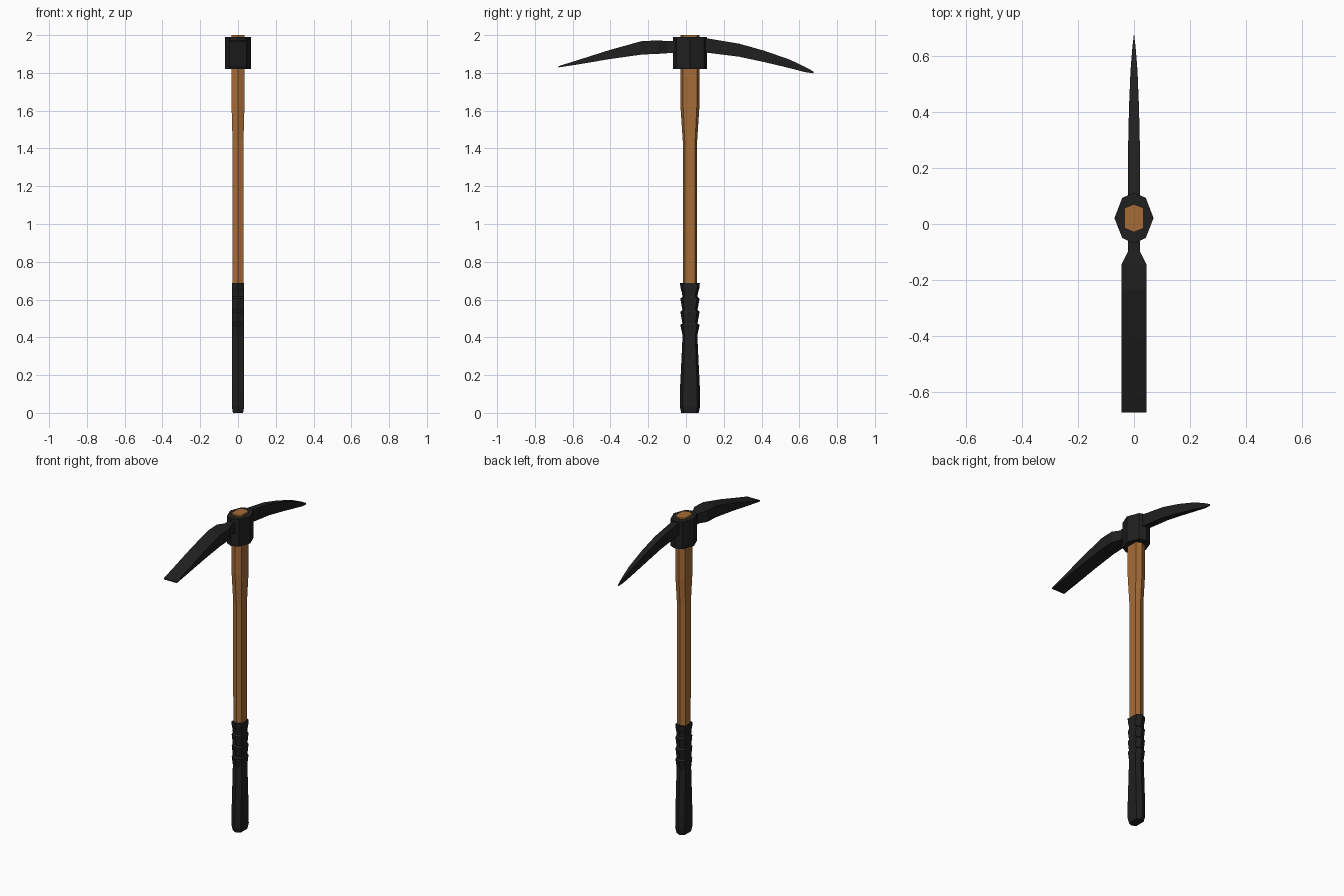
import bpy, bmesh

if "Cube" in bpy.data.objects:
    bpy.data.objects.remove(bpy.data.objects["Cube"])


def material(name, rgb):
    m = bpy.data.materials.new(name)
    m.diffuse_color = (*rgb, 1)
    m.use_nodes = True
    m.node_tree.nodes["Principled BSDF"].inputs["Base Color"].default_value = m.diffuse_color
    return m


wood = material("wood", (0.38, 0.15, 0.04))
black = material("black", (0.014, 0.014, 0.014))


def loft(name, rings, mat):
    """Skin a list of equally sized point rings and cap both ends."""
    bm = bmesh.new()
    loops = [[bm.verts.new(p) for p in ring] for ring in rings]
    n = len(loops[0])
    for a, b in zip(loops, loops[1:]):
        for i in range(n):
            j = (i + 1) % n
            bm.faces.new((a[i], a[j], b[j], b[i]))
    bm.faces.new(loops[0][::-1])
    bm.faces.new(loops[-1])
    bmesh.ops.recalc_face_normals(bm, faces=bm.faces)
    me = bpy.data.meshes.new(name)
    bm.to_mesh(me)
    bm.free()
    me.materials.append(mat)
    ob = bpy.data.objects.new(name, me)
    bpy.context.collection.objects.link(ob)
    return ob


CY = 0.021  # handle axis


def hexagon(z, hx, hy):
    """Six-sided handle section, pointed to front and back."""
    f = hy * 0.72
    return [(x, CY + y, z) for x, y in
            ((0, -hy), (hx, -f), (hx, f), (0, hy), (-hx, f), (-hx, -f))]


def beam(stations):
    """Rectangular sections along y: (y, bottom z, top z, half width)."""
    return [[(-w, y, b), (w, y, b), (w, y, t), (-w, y, t)]
            for y, b, t, w in stations]


# Wooden shaft, swelling towards the head
loft("shaft", [hexagon(*s) for s in (
    (0.60, 0.029, 0.037), (1.44, 0.029, 0.038),
    (1.62, 0.034, 0.050), (2.0, 0.034, 0.050))], wood)

# Rubber grip with stepped ridges
grip = [(0, 0.027, 0.046), (0.035, 0.033, 0.054), (0.12, 0.033, 0.053),
        (0.41, 0.031, 0.039)]
for z in (0.47, 0.54, 0.61):
    grip += [(z - 0.005, 0.033, 0.051), (z + 0.005, 0.031, 0.040)]
grip += [(0.635, 0.031, 0.042), (0.665, 0.033, 0.051), (0.687, 0.033, 0.052)]
loft("grip", [hexagon(*s) for s in grip], black)

# Eight-sided head collar
collar = ((0, -0.07), (0.042, -0.05), (0.07, CY), (0.042, 0.094),
          (0, 0.111), (-0.042, 0.094), (-0.07, CY), (-0.042, -0.05))
loft("head_collar", [[(x, y, z) for x, y in collar] for z in (1.82, 1.99)], black)

# Pointed spike to the back
loft("spike", beam((
    (0.05, 1.91, 1.985, 0.022), (0.11, 1.907, 1.983, 0.022),
    (0.28, 1.886, 1.955, 0.021), (0.415, 1.857, 1.917, 0.018),
    (0.55, 1.825, 1.870, 0.0125), (0.63, 1.804, 1.832, 0.006),
    (0.674, 1.798, 1.808, 0.001))), black)

# Flat adze blade to the front
loft("adze_blade", beam((
    (0.0, 1.905, 1.975, 0.022), (-0.10, 1.904, 1.968, 0.022),
    (-0.145, 1.901, 1.972, 0.045), (-0.235, 1.897, 1.968, 0.045),
    (-0.405, 1.873, 1.921, 0.045), (-0.565, 1.846, 1.870, 0.045),
    (-0.674, 1.829, 1.836, 0.045))), black)
